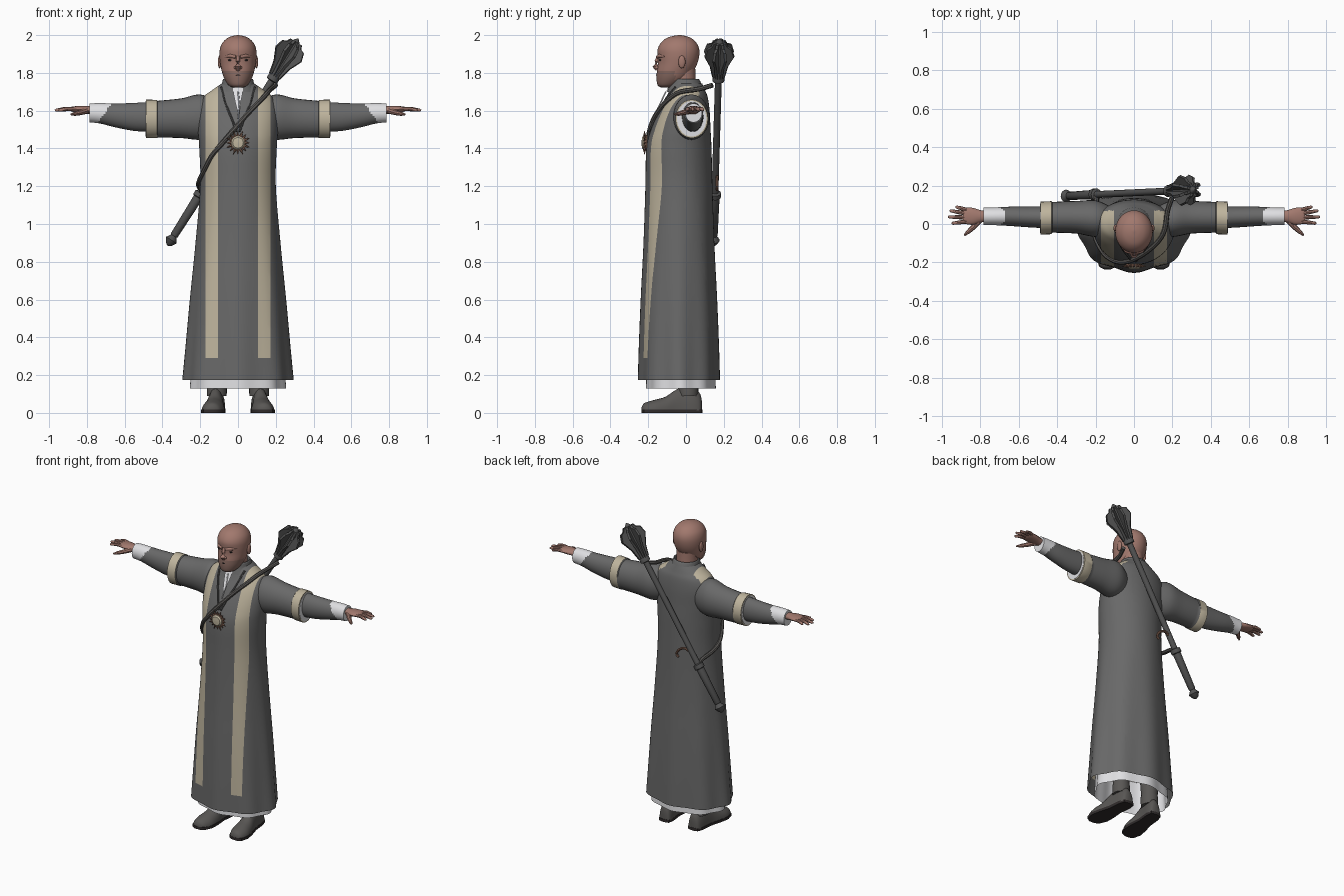
import bpy, bmesh, math
from mathutils import Vector as V

cube = bpy.data.objects.get("Cube")
if cube:
    bpy.data.objects.remove(cube)


def material(name, *rgb):
    m = bpy.data.materials.new(name)
    m.use_nodes = True
    m.diffuse_color = (*rgb, 1)
    m.node_tree.nodes["Principled BSDF"].inputs["Base Color"].default_value = (*rgb, 1)
    return m


GREY = material("grey cloth", .14, .14, .14)
CREAM = material("cream trim", .52, .46, .34)
WHITE = material("white linen", .74, .74, .76)
SKIN = material("skin", .36, .19, .155)
STUBBLE = material("stubble", .25, .145, .12)
STEEL = material("dark steel", .085, .085, .085)
LEATHER = material("dark leather", .10, .095, .09)
BRONZE = material("bronze", .24, .13, .09)
BLACK = material("dark detail", .03, .025, .025)


def finish(name, bm, mats, rule=None, angle=40):
    bmesh.ops.recalc_face_normals(bm, faces=bm.faces[:])
    if rule:
        for f in bm.faces:
            f.material_index = int(rule(f.calc_center_median()))
    me = bpy.data.meshes.new(name)
    bm.to_mesh(me)
    bm.free()
    for m in mats:
        me.materials.append(m)
    me.shade_smooth()
    me.set_sharp_from_angle(angle=math.radians(angle))
    ob = bpy.data.objects.new(name, me)
    bpy.context.collection.objects.link(ob)
    return ob


def skin_rings(rings, caps=True, closed=True):
    """Join equal rings of points with quads."""
    bm = bmesh.new()
    rows = [[bm.verts.new(p) for p in r] for r in rings]
    n = len(rows[0])
    for a, b in zip(rows, rows[1:]):
        for i in range(n if closed else n - 1):
            j = (i + 1) % n
            bm.faces.new((a[i], a[j], b[j], b[i]))
    if caps:
        bm.faces.new(rows[0])
        bm.faces.new(rows[-1])
    return bm


def spline(rows, steps=5):
    """Smoothly interpolate rows of section values."""
    out = []
    for i in range(len(rows) - 1):
        quad = [rows[max(i - 1, 0)], rows[i], rows[i + 1], rows[min(i + 2, len(rows) - 1)]]
        for k in range(steps):
            t = k / steps
            out.append([b + .5 * t * (c - a + t * (2*a - 5*b + 4*c - d + t * (3*(b - c) + d - a)))
                        for a, b, c, d in zip(*quad)])
    return out + [list(rows[-1])]


def ring(c, u, v, n=32, fold=0):
    pts = []
    for i in range(n):
        a = math.tau * i / n
        k = 1 - fold * (1 - math.cos(8 * a)) / 2
        pts.append(V(c) + (V(u) * math.cos(a) + V(v) * math.sin(a)) * k)
    return pts


def z_ring(row, n=32, fold=0):
    z, hx, yf, yb = row
    return ring((0, (yf + yb) / 2, z), (hx, 0, 0), (0, (yb - yf) / 2, 0), n, fold)


def x_ring(row, s, n=28):
    x, y, z, ry, rz = row
    return ring((s * x, y, z), (0, ry, 0), (0, 0, rz), n)


def tube(name, pts, radii, mat, n=10):
    pts = [V(p) for p in pts]
    rings = []
    for i, p in enumerate(pts):
        d = pts[min(i + 1, len(pts) - 1)] - pts[max(i - 1, 0)]
        q = d.to_track_quat('Z', 'Y')
        r = radii[i] if isinstance(radii, (list, tuple)) else radii
        rings.append(ring(p, q @ V((r, 0, 0)), q @ V((0, r, 0)), n))
    return finish(name, skin_rings(rings), [mat])


def ellipsoid(name, c, r, mat):
    bm = bmesh.new()
    bmesh.ops.create_uvsphere(bm, u_segments=16, v_segments=10, radius=1)
    bmesh.ops.scale(bm, vec=r, verts=bm.verts)
    bmesh.ops.translate(bm, vec=c, verts=bm.verts)
    return finish(name, bm, [mat])


# Robe, with the long stole cut into its front
TORSO = spline([(.175, .295, -.255, .18), (.35, .278, -.25, .175), (.6, .255, -.24, .165),
                (.9, .225, -.225, .15), (1.2, .2, -.215, .14), (1.4, .205, -.21, .135),
                (1.5, .212, -.185, .13), (1.6, .212, -.142, .125), (1.67, .185, -.105, .115),
                (1.71, .135, -.088, .1), (1.745, .085, -.075, .085)], 6)


def fold_at(z):
    return .07 * max(0, 1 - z / 1.2)


def front(x, z, lift=.008):
    """Point just in front of the robe."""
    row = min(TORSO, key=lambda r: abs(r[0] - z))
    hy = (row[3] - row[2]) / 2
    y = (row[2] + row[3]) / 2 - hy * math.sqrt(max(0, 1 - (x / row[1]) ** 2))
    return V((x, y - lift, z))


robe = skin_rings([z_ring(r, 72, fold_at(r[0])) for r in TORSO], caps=False)
for co, no in [((x, 0, 0), (1, 0, 0)) for x in (-.172, -.105, .105, .172)] + [((0, 0, .29), (0, 0, 1))]:
    bmesh.ops.bisect_plane(robe, geom=robe.verts[:] + robe.edges[:] + robe.faces[:],
                           plane_co=co, plane_no=no)
finish("robe", robe, [GREY, CREAM],
       lambda c: .105 < abs(c.x) < .172 and c.z > .29 and c.y < (.07 if c.z > 1.66 else -.03))
finish("underskirt", skin_rings([z_ring(r, 72, .06) for r in
       [(.13, .255, -.212, .158), (.2, .25, -.21, .155), (.35, .245, -.2, .15)]], caps=False), [WHITE])
finish("collar", skin_rings([z_ring(r) for r in spline(
       [(1.70, .115, -.1, .1), (1.735, .088, -.09, .085), (1.765, .08, -.08, .07),
        (1.76, .072, -.07, .062), (1.72, .07, -.07, .06)], 3)], caps=False), [GREY])
finish("shirt_front", skin_rings([[front(w * k, z, .012) for k in (-1, -.5, 0, .5, 1)]
       for z, w in [(1.6, .004), (1.64, .014), (1.68, .022), (1.71, .026), (1.74, .028)]],
       caps=False, closed=False), [WHITE])
tube("shirt_lace", [front(0, 1.7, .014), front(.008, 1.63, .012), front(.0, 1.56, .01)], .004, WHITE, 6)

# Head
HEAD = spline([(1.722, .025, -.13, -.07), (1.735, .05, -.15, -.035), (1.77, .073, -.156, .012),
               (1.81, .086, -.154, .04), (1.85, .094, -.149, .06), (1.89, .098, -.15, .07),
               (1.925, .096, -.15, .07), (1.955, .085, -.136, .058), (1.98, .062, -.11, .034),
               (1.994, .034, -.075, .003), (2, .004, -.04, -.03)], 5)
finish("head", skin_rings([z_ring(r, 40) for r in HEAD]), [SKIN, STUBBLE],
       lambda c: c.z < 1.81 and c.y < -.06)
finish("neck", skin_rings([z_ring(r) for r in [(1.66, .07, -.08, .06), (1.73, .064, -.082, .052),
                                               (1.82, .066, -.085, .05)]]), [SKIN])
tube("nose", [(0, -.146, 1.888), (0, -.156, 1.86), (0, -.163, 1.835), (0, -.15, 1.818)],
     [.008, .011, .016, .012], SKIN)
tube("mouth", [(-.028, -.144, 1.785), (0, -.156, 1.789), (.028, -.144, 1.785)], .004, BLACK, 6)
for s, side in ((1, "left"), (-1, "right")):
    tube(side + "_brow", [(s * .012, -.15, 1.884), (s * .04, -.141, 1.89), (s * .068, -.112, 1.886)],
         [.009, .01, .006], SKIN)
    ellipsoid(side + "_eye", (s * .037, -.135, 1.868), (.016, .007, .006), BLACK)
    ellipsoid(side + "_nostril", (s * .013, -.154, 1.828), (.009, .011, .008), SKIN)
    ellipsoid(side + "_ear", (s * .097, -.022, 1.858), (.01, .019, .034), SKIN)

    # Wide outer sleeve with trimmed, lined opening
    rows = spline([(.12, .02, 1.56, .07, .09), (.2, .028, 1.566, .095, .12), (.3, .035, 1.56, .085, .105),
                   (.425, .035, 1.555, .08, .097)], 5)
    rows += [(.43, .033, 1.556, .086, .101), (.487, .03, 1.557, .086, .102)]
    finish(side + "_sleeve", skin_rings([x_ring(r, s) for r in rows]), [GREY, CREAM],
           lambda c: abs(c.x) > .428)
    finish(side + "_sleeve_lining", skin_rings([x_ring(r, s) for r in
           [(.47, .03, 1.557, .078, .094), (.489, .03, 1.557, .078, .094)]]), [WHITE])

    # Narrow inner sleeve with white cuff
    rows = spline([(.45, .035, 1.567, .058, .08), (.55, .037, 1.567, .054, .074), (.65, .04, 1.575, .05, .063),
                   (.73, .04, 1.586, .046, .054), (.785, .04, 1.588, .045, .05)], 8)
    finish(side + "_inner_sleeve", skin_rings([x_ring(r, s) for r in rows]), [GREY, WHITE],
           lambda c: abs(c.x) + .7 * (c.z - 1.588) > .705)

    # Hand
    palm = spline([(.76, .04, 1.6, .028, .022), (.8, .04, 1.604, .032, .02), (.84, .04, 1.607, .044, .018),
                   (.88, .043, 1.608, .042, .013), (.892, .043, 1.608, .03, .006)], 4)
    finish(side + "_palm", skin_rings([x_ring(r, s, 16) for r in palm]), [SKIN])
    fingers = [("little", .072, .93, .09), ("ring", .053, .962, .07),
               ("middle", .034, .97, .037), ("index", .014, .95, .003)]
    for f, y0, x1, y1 in fingers:
        base, tip = V((s * .865, y0, 1.608)), V((s * x1, y1, 1.602))
        tube(f"{side}_{f}_finger", [base, base.lerp(tip, .5) + V((0, 0, .005)), base.lerp(tip, .93), tip],
             [.011, .0105, .008, .003], SKIN, 8)
    tube(side + "_thumb", [(s * .8, .025, 1.6), (s * .835, -.015, 1.59), (s * .865, -.042, 1.583),
                           (s * .885, -.06, 1.58)], [.017, .014, .011, .004], SKIN, 8)

    # Boot: flat-bottomed upper, sole, heel and leg
    def boot_ring(row, z0=.012):
        y, w, h = row
        cx = s * (.115 - .1 * y)
        return [V((cx + w * math.cos(a), y, z0 + max(0, math.sin(a)) * (h - z0)))
                for a in (math.tau * i / 24 for i in range(24))]

    def boot_rows(rows):
        return [boot_ring(r) for r in spline(rows, 4)]

    finish(side + "_boot", skin_rings(boot_rows(
        [(-.235, .015, .03), (-.22, .042, .052), (-.17, .06, .068), (-.11, .056, .085), (-.06, .047, .118),
         (-.02, .044, .135), (.04, .044, .135), (.075, .036, .1), (.084, .015, .06)])), [LEATHER])
    sole = [(-.236, .018), (-.222, .045), (-.17, .063), (-.11, .058), (-.04, .045), (.04, .046), (.08, .036), (.087, .01)]
    finish(side + "_sole", skin_rings([[V((s * (.115 - .1 * y) + w * k, y, z)) for k, z in
           ((-1, 0), (1, 0), (1, .018), (-1, .018))] for y, w in sole]), [BLACK])
    finish(side + "_leg", skin_rings([ring((s * .112, .012, z), (r, 0, 0), (0, r, 0), 20)
           for z, r in ((.09, .052), (.15, .054), (.165, .05), (.5, .075))]), [LEATHER])

    # Pendant chain
    tube(side + "_chain", [front(s * x, z, .006) for x, z in
         [(.09, 1.725), (.075, 1.67), (.055, 1.61), (.03, 1.55), (.008, 1.49)]], .006, STEEL, 6)

# Sunburst pendant
centre = front(0, 1.43, .012)
bm = skin_rings([ring(centre + V((0, y, 0)), (r, 0, 0), (0, 0, r)) for y, r in
                 ((.012, .036), (-.006, .036), (-.014, .028), (-.016, .005))])
finish("pendant_disc", bm, [CREAM])
finish("pendant_rim", skin_rings([ring(centre + V((0, y, 0)), (.042, 0, 0), (0, 0, .042)) for y in (.012, -.002)]),
       [BRONZE])
for i in range(16):
    d = V((math.cos(math.tau * i / 16), 0, math.sin(math.tau * i / 16)))
    tube(f"pendant_ray_{i + 1}", [centre + d * .038, centre + d * (.067 if i % 2 else .06)], [.008, .001], BRONZE, 5)

# Mace across the back
low, high = V((-.372, .145, .885)), V((.318, .178, 1.98))
axis = (high - low).normalized()
turn = axis.to_track_quat('Z', 'Y')
profile = [(0, .003), (.01, .018), (.035, .033), (.06, .016), (.066, .021), (.3, .025), (.304, .032),
           (.33, .032), (.335, .018), (1.03, .018), (1.034, .032), (1.055, .032), (1.07, .026),
           (1.25, .03), (1.28, .018), (1.296, .003)]
finish("mace_shaft", skin_rings([ring(low + axis * h, turn @ V((r, 0, 0)), turn @ V((0, r, 0)), 16)
                                 for h, r in profile]), [STEEL])
flange = [(0, 1.06), (.034, 1.06), (.05, 1.13), (.084, 1.2), (.07, 1.245), (.046, 1.255), (.036, 1.275), (0, 1.275)]
for i in range(8):
    a = math.tau * (i + .5) / 8
    out, wide = V((math.cos(a), math.sin(a), 0)), V((-math.sin(a), math.cos(a), 0))
    finish(f"mace_flange_{i + 1}", skin_rings([[low + turn @ (out * r + wide * t + V((0, 0, h)))
           for r, h in flange] for t in (-.007, .007)]), [STEEL], angle=20)

# Carrying strap around the body
path = [(.2, .14, 1.735), (.175, .07, 1.715), (.16, -.03, 1.7)]
path += [front(x, z, .006) for x, z in [(.13, 1.665), (.085, 1.62), (.03, 1.56), (-.03, 1.49),
                                        (-.09, 1.42), (-.14, 1.36), (-.175, 1.29)]]
path += [(-.205, -.06, 1.23), (-.208, .02, 1.2), (-.195, .1, 1.18), (-.2, .15, 1.17)]
tube("strap", [V(p) for p in spline([tuple(p) for p in path], 3)], .013, LEATHER, 8)
tube("strap_tail", [V(p) for p in spline([(-.15, .16, 1.23), (-.11, .165, 1.25), (-.07, .165, 1.235),
                                         (-.045, .165, 1.2), (-.06, .165, 1.18)], 4)], .008, BRONZE, 8)
